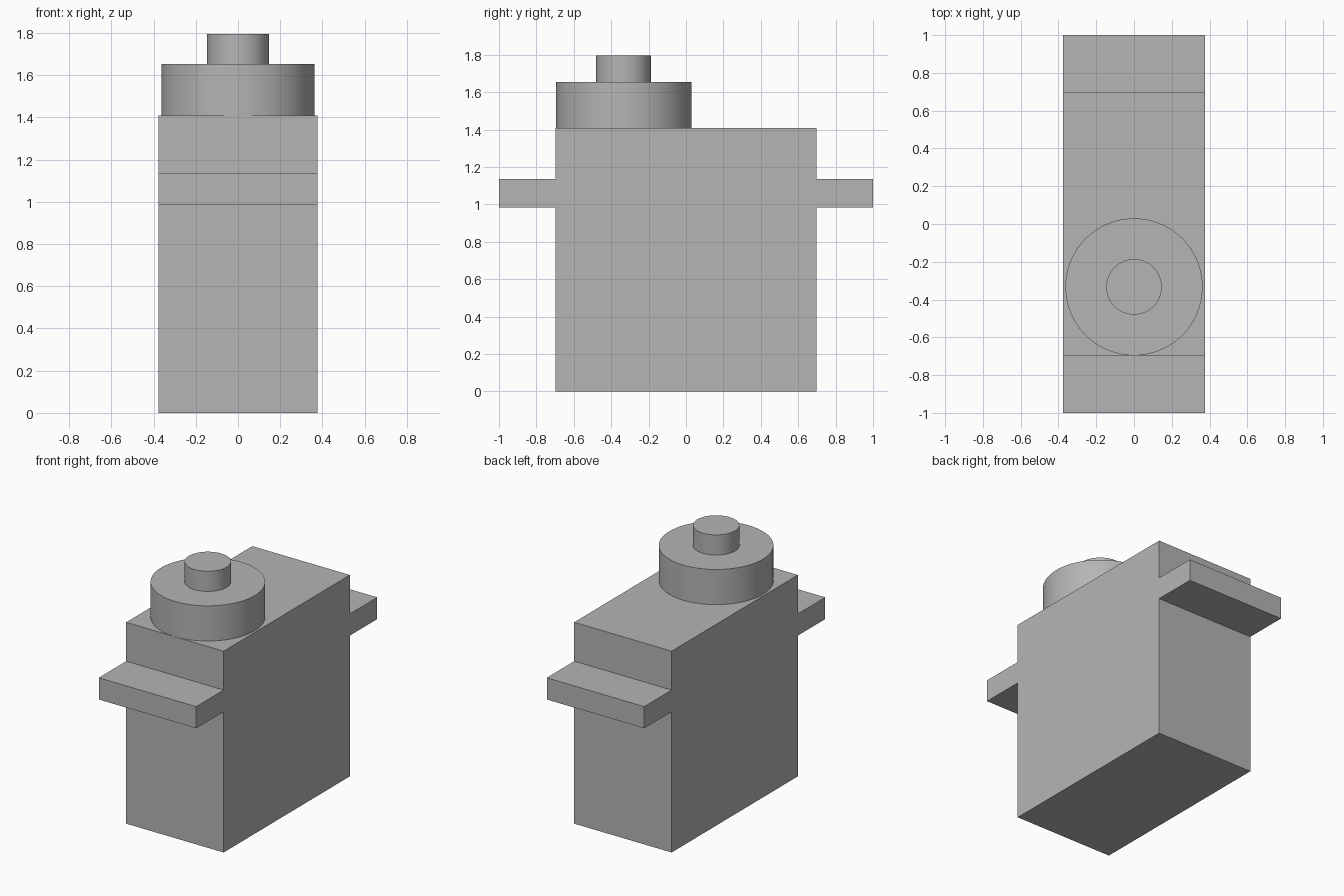
import bpy, bmesh, math
from mathutils import Vector

cube = bpy.data.objects.get("Cube")
if cube:
    bpy.data.objects.remove(cube, do_unlink=True)

grey = bpy.data.materials.new("mid grey")
grey.use_nodes = True
colour = (0.46, 0.46, 0.46, 1)
grey.diffuse_color = colour
grey.node_tree.nodes["Principled BSDF"].inputs["Base Color"].default_value = colour

HALF_WIDTH = 0.377
BODY_END, TAB_END = 0.697, 1.0
TAB_LOW, TAB_HIGH = 0.984, 1.136
BODY_TOP, COLLAR_TOP, SHAFT_TOP = 1.408, 1.654, 1.795
SHAFT_Y = -0.333


def add_object(name, bm):
    bmesh.ops.recalc_face_normals(bm, faces=bm.faces)
    mesh = bpy.data.meshes.new(name)
    bm.to_mesh(mesh)
    bm.free()
    mesh.materials.append(grey)
    obj = bpy.data.objects.new(name, mesh)
    bpy.context.collection.objects.link(obj)
    return obj


# Case with a mounting tab at each end: mirrored side profile, extruded across
half = [(BODY_END, 0), (BODY_END, TAB_LOW), (TAB_END, TAB_LOW),
        (TAB_END, TAB_HIGH), (BODY_END, TAB_HIGH), (BODY_END, BODY_TOP)]
profile = half + [(-y, z) for y, z in reversed(half)]
bm = bmesh.new()
side = bm.faces.new([bm.verts.new((-HALF_WIDTH, y, z)) for y, z in profile])
extruded = bmesh.ops.extrude_face_region(bm, geom=[side], use_keep_orig=True)
moved = [v for v in extruded["geom"] if isinstance(v, bmesh.types.BMVert)]
bmesh.ops.translate(bm, verts=moved, vec=Vector((2 * HALF_WIDTH, 0, 0)))
add_object("case_with_tabs", bm)


# Round collar and output shaft
def add_disc(name, radius, bottom, top):
    bm = bmesh.new()
    bmesh.ops.create_cone(bm, cap_ends=True, segments=96, radius1=radius,
                          radius2=radius, depth=top - bottom)
    bmesh.ops.translate(bm, verts=bm.verts,
                        vec=Vector((0, SHAFT_Y, (top + bottom) / 2)))
    obj = add_object(name, bm)
    bpy.ops.object.select_all(action="DESELECT")
    obj.select_set(True)
    bpy.context.view_layer.objects.active = obj
    bpy.ops.object.shade_smooth_by_angle(angle=math.radians(30))


add_disc("gear_collar", 0.363, BODY_TOP, COLLAR_TOP)
add_disc("output_shaft", 0.147, COLLAR_TOP, SHAFT_TOP)
